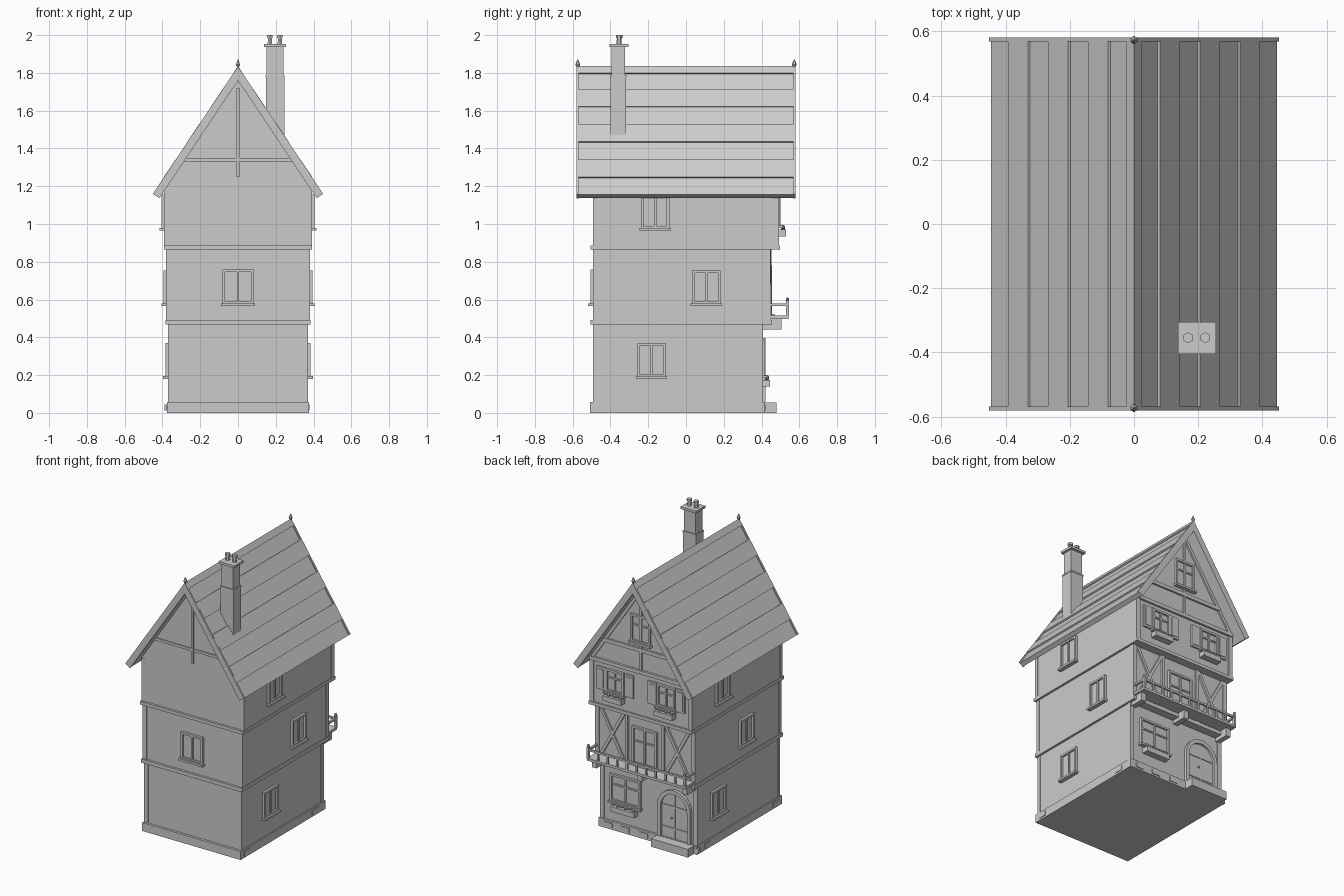
import bpy, bmesh, math
from mathutils import Matrix, Vector

cube = bpy.data.objects.get("Cube")
if cube:
    bpy.data.objects.remove(cube, do_unlink=True)

grey = bpy.data.materials.new("plain_grey")
grey.use_nodes = True
grey.diffuse_color = (0.6, 0.6, 0.6, 1)
grey.node_tree.nodes["Principled BSDF"].inputs["Base Color"].default_value = (0.6, 0.6, 0.6, 1)

APEX, EAVE_X, SLOPE = 1.82, 0.445, 1.494
NORMAL = Vector((SLOPE, 1)).normalized()


class Part:
    """Collects simple solids and turns them into one named object."""
    def __init__(self, name):
        self.name, self.bm = name, bmesh.new()

    def box(self, x0, x1, y0, y1, z0, z1):
        size = Matrix.Diagonal((x1 - x0, y1 - y0, z1 - z0, 1))
        mid = Matrix.Translation(((x0 + x1) / 2, (y0 + y1) / 2, (z0 + z1) / 2))
        bmesh.ops.create_cube(self.bm, size=1, matrix=mid @ size)
        return self

    def prism(self, outline, y0, y1):
        verts = [self.bm.verts.new((x, y0, z)) for x, z in outline]
        face = self.bm.faces.new(verts)
        ext = bmesh.ops.extrude_face_region(self.bm, geom=[face], use_keep_orig=True)
        moved = [v for v in ext["geom"] if isinstance(v, bmesh.types.BMVert)]
        bmesh.ops.translate(self.bm, verts=moved, vec=(0, y1 - y0, 0))
        return self

    def bar(self, p, q, width, y0, y1):
        p, q = Vector(p), Vector(q)
        side = (q - p).orthogonal().normalized() * width / 2
        return self.prism([p - side, q - side, q + side, p + side], y0, y1)

    def cone(self, x, y, z0, z1, r0, r1, sides=6):
        bmesh.ops.create_cone(self.bm, cap_ends=True, segments=sides, radius1=r0, radius2=r1,
                              depth=z1 - z0, matrix=Matrix.Translation((x, y, (z0 + z1) / 2)))
        return self

    def ball(self, x, y, z, r):
        bmesh.ops.create_icosphere(self.bm, subdivisions=1, radius=r,
                                   matrix=Matrix.Translation((x, y, z)))
        return self

    def done(self, matrix=Matrix()):
        bmesh.ops.recalc_face_normals(self.bm, faces=self.bm.faces)
        mesh = bpy.data.meshes.new(self.name)
        self.bm.to_mesh(mesh)
        self.bm.free()
        mesh.materials.append(grey)
        obj = bpy.data.objects.new(self.name, mesh)
        obj.matrix_world = matrix
        bpy.context.collection.objects.link(obj)


def chevron(name, half, low, high, y0, y1):
    """Folded slab along the ridge; low and high are offsets from the roof plane."""
    def line(off):
        end = Vector((half, APEX - SLOPE * half)) + NORMAL * off
        return [(-end.x, end.y), (0, APEX + off / NORMAL.y), (end.x, end.y)]
    Part(name).prism(line(high) + line(low)[::-1], y0, y1).done()


def window(name, place, turn, w, h, transom=False, shutters=False, planter=False):
    """Framed window on a wall that faces local +y, with z = 0 at its sill."""
    p, f, a = Part(name), 0.014, w / 2
    p.box(-a, a, -0.02, 0.004, 0, h)
    for s in (-1, 1):
        x = s * (a - f / 2)
        p.box(x - f / 2, x + f / 2, -0.02, 0.016, 0, h)
    p.box(-a, a, -0.02, 0.016, h - f, h).box(-a, a, -0.02, 0.016, 0, f)
    p.box(-0.006, 0.006, -0.02, 0.012, 0, h)
    p.box(-a - 0.008, a + 0.008, -0.02, 0.028, -0.01, 0.004)
    if transom:
        p.box(-a, a, -0.02, 0.011, h * 0.6, h * 0.6 + 0.01)
    if shutters:
        for s in (-1, 1):
            x = s * (a + 0.037)
            p.box(x - 0.033, x + 0.033, -0.01, 0.012, 0, h)
            p.box(x - 0.022, x + 0.022, 0, 0.016, 0.015, h - 0.015)
    if planter:
        b = min(a, 0.09)
        p.box(-b, b, 0, 0.045, -0.055, -0.02)
        for i in range(6):
            p.ball(-b + b * (i + 0.5) / 3, 0.028, -0.012 + 0.006 * (i % 2), 0.013)
    p.done(Matrix.Translation(place) @ Matrix.Rotation(turn, 4, "Z"))


# Storeys and floor beams
Part("plinth").box(-0.375, 0.375, -0.507, 0.415, 0, 0.058).done()
Part("ground_floor").box(-0.368, 0.368, -0.49, 0.4, 0.05, 0.48).done()
Part("first_floor").box(-0.378, 0.378, -0.49, 0.44, 0.47, 0.875).done()
Part("second_floor_and_gable").prism(
    [(-0.388, 0.87), (0.388, 0.87), (0.388, 1.195), (0, 1.772), (-0.388, 1.195)], -0.49, 0.485).done()
Part("lower_floor_beam").box(-0.383, 0.383, -0.505, 0.455, 0.467, 0.493).done()
Part("upper_floor_beam").box(-0.393, 0.393, -0.505, 0.497, 0.865, 0.887).done()

# Corner posts at both ends of every storey
posts = Part("corner_posts")
for half, back, z0, z1 in ((0.368, 0.4, 0.058, 0.47), (0.378, 0.44, 0.49, 0.87), (0.388, 0.485, 0.885, 1.18)):
    for s in (-1, 1):
        x0, x1 = sorted((s * (half - 0.028), s * (half + 0.003)))
        posts.box(x0, x1, back - 0.028, back + 0.007, z0, z1)
        posts.box(x0, x1, -0.493, -0.468, z0, z1)
posts.done()

# Plinth stones on the street side
stones = Part("plinth_stones")
for x in (0.3, 0.17, 0.03, -0.36):
    stones.box(x - 0.03, x + 0.03, 0.4, 0.42, 0.012, 0.045)
for s in (-1, 1):
    for y in (-0.44, 0.3):
        stones.box(s * 0.376 - 0.003, s * 0.376 + 0.003, y - 0.03, y + 0.03, 0.012, 0.045)
stones.done()

# Roof with raised courses, bargeboards and ridge
chevron("roof", EAVE_X, -0.03, 0, -0.572, 0.572)
courses = Part("roof_courses")
for x in (0.385, 0.26, 0.135):
    for s in (-1, 1):
        quad = []
        for bx, off in ((x, -0.005), (x, 0.009), (x - 0.062, 0.009), (x - 0.062, -0.005)):
            v = Vector((bx, APEX - SLOPE * bx)) + NORMAL * off
            quad.append((s * v.x, v.y))
        courses.prism(quad, -0.57, 0.57)
courses.done()
chevron("ridge_cap", 0.018, -0.005, 0.009, -0.57, 0.57)
for s, name in ((-1, "front_bargeboard"), (1, "back_bargeboard")):
    chevron(name, EAVE_X, -0.034, 0.008, s * 0.58, s * 0.568)
finials = Part("finials")
for y in (-0.573, 0.573):
    finials.cone(0, y, 1.8, 1.835, 0.006, 0.006)
    finials.cone(0, y, 1.83, 1.845, 0.006, 0.013).cone(0, y, 1.845, 1.873, 0.013, 0.001)
finials.done()

# Chimney
chimney = Part("chimney")
chimney.box(0.147, 0.245, -0.4, -0.318, 1.4, 1.78).box(0.152, 0.24, -0.395, -0.323, 1.75, 1.95)
chimney.box(0.145, 0.247, -0.402, -0.316, 1.775, 1.785)
chimney.box(0.137, 0.255, -0.405, -0.305, 1.937, 1.953).done()
pots = Part("chimney_pots")
for x in (0.169, 0.222):
    pots.cone(x, -0.354, 1.95, 1.99, 0.014, 0.012).cone(x, -0.354, 1.984, 2.0, 0.017, 0.017)
pots.done()

# Gable timbers, front and back
front = Part("front_gable_timbers")
front.box(-0.009, 0.009, -0.5, -0.48, 1.25, 1.72).box(-0.288, 0.288, -0.498, -0.48, 1.332, 1.35).done()
back = Part("back_gable_timbers")
back.box(-0.288, 0.288, 0.48, 0.498, 1.325, 1.35).box(-0.39, 0.39, 0.48, 0.5, 1.175, 1.2)
back.box(-0.009, 0.009, 0.48, 0.496, 1.2, 1.72)
for s in (-1, 1):
    back.bar((s * 0.375, 1.19), (s * 0.004, 1.745), 0.022, 0.48, 0.495)
back.done()

# Crossed braces on the balcony storey
braces = Part("crossed_braces")
for s in (-1, 1):
    braces.bar((s * 0.15, 0.5), (s * 0.345, 0.86), 0.02, 0.43, 0.45)
    braces.bar((s * 0.345, 0.5), (s * 0.15, 0.86), 0.02, 0.43, 0.452)
    braces.box(s * 0.138 - 0.011, s * 0.138 + 0.011, 0.43, 0.452, 0.49, 0.87)
braces.done()

# Windows
for name, y, z, half in (("ground", -0.183, 0.19, 0.368), ("first", 0.108, 0.575, 0.378), ("second", -0.163, 0.975, 0.388)):
    window(name + "_left_window", (half, y, z), -math.pi / 2, 0.15, 0.18)
    window(name + "_right_window", (-half, -y, z), math.pi / 2, 0.15, 0.18)
window("front_window", (0, -0.49, 0.575), math.pi, 0.165, 0.185)
window("street_window", (0.175, 0.4, 0.195), 0, 0.23, 0.19, transom=True, planter=True)
window("balcony_window", (0, 0.44, 0.52), 0, 0.19, 0.26, transom=True)
window("gable_window", (0, 0.485, 1.385), 0, 0.15, 0.19, shutters=False, transom=True)
for s, name in ((1, "left_shuttered_window"), (-1, "right_shuttered_window")):
    window(name, (s * 0.195, 0.485, 0.99), 0, 0.14, 0.155, transom=True, shutters=True, planter=True)


# Arched door with surround and step
def arch(r, z0=0.055, spring=0.27):
    curve = [(r * math.cos(i * math.pi / 12), spring + r * math.sin(i * math.pi / 12)) for i in range(13)]
    return [(x - 0.2, z) for x, z in [(r, z0)] + curve + [(-r, z0)]]


Part("door_surround").prism(arch(0.126) + arch(0.1)[::-1], 0.39, 0.42).done()
door = Part("door").prism(arch(0.1), 0.39, 0.405)
door.box(-0.204, -0.196, 0.4, 0.409, 0.058, 0.368)
for z in (0.12, 0.27):
    door.box(-0.297, -0.103, 0.4, 0.41, z, z + 0.012)
door.ball(-0.18, 0.413, 0.2, 0.008).done()
Part("door_step").box(-0.35, -0.07, 0.4, 0.48, 0, 0.056).done()

# Balcony
Part("balcony_floor").box(-0.375, 0.375, 0.43, 0.543, 0.498, 0.515).done()
brackets = Part("balcony_brackets")
for x in (-0.345, 0, 0.345):
    brackets.box(x - 0.018, x + 0.018, 0.39, 0.505, 0.442, 0.5)
brackets.done()
rail = Part("balcony_railing").box(-0.375, 0.375, 0.53, 0.543, 0.566, 0.579)
for s in (-1, 1):
    x = s * 0.367
    rail.box(x - 0.007, x + 0.007, 0.43, 0.54, 0.566, 0.579)
    rail.box(x - 0.008, x + 0.008, 0.529, 0.545, 0.51, 0.595).ball(x, 0.537, 0.602, 0.01)
for i in range(1, 10):
    x = -0.367 + 0.0734 * i
    rail.box(x - 0.006, x + 0.006, 0.531, 0.542, 0.51, 0.57)
rail.done()
